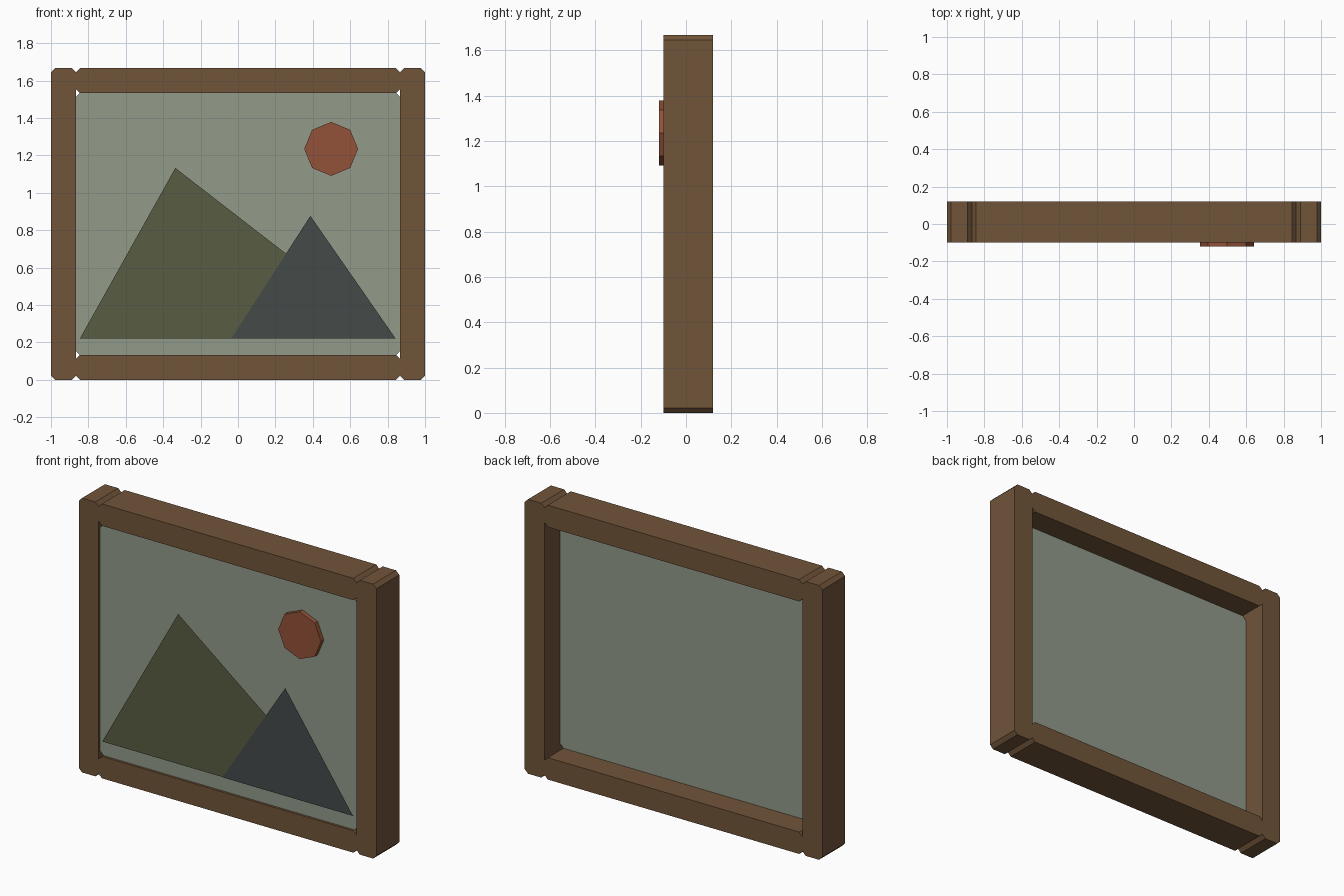
import bpy, bmesh, math

if "Cube" in bpy.data.objects:
    bpy.data.objects.remove(bpy.data.objects["Cube"])

FRONT, BACK = -0.10, 0.12      # frame depth range
HEIGHT, BAR = 1.667, 0.133     # frame height and bar width
CHAMFER = 0.022


def material(name, rgb):
    m = bpy.data.materials.new(name)
    m.diffuse_color = (*rgb, 1)
    m.use_nodes = True
    m.node_tree.nodes["Principled BSDF"].inputs["Base Color"].default_value = m.diffuse_color
    return m


wood = material("wood", (0.165, 0.090, 0.042))
sky = material("sky", (0.287, 0.328, 0.254))
green = material("green", (0.098, 0.107, 0.054))
slate = material("slate", (0.058, 0.069, 0.067))
orange = material("orange", (0.287, 0.084, 0.040))


def slab(name, outline, y0, y1, mat):
    """Counter-clockwise x/z outline, extruded from y0 back to y1 (flat if y1 is None)."""
    bm = bmesh.new()
    face = bm.faces.new([bm.verts.new((x, y0, z)) for x, z in outline])
    if y1 is not None:
        out = bmesh.ops.extrude_face_region(bm, geom=[face], use_keep_orig=True)
        moved = [g for g in out["geom"] if isinstance(g, bmesh.types.BMVert)]
        bmesh.ops.translate(bm, verts=moved, vec=(0, y1 - y0, 0))
        bmesh.ops.recalc_face_normals(bm, faces=bm.faces)
    mesh = bpy.data.meshes.new(name)
    bm.to_mesh(mesh)
    bm.free()
    mesh.materials.append(mat)
    obj = bpy.data.objects.new(name, mesh)
    bpy.context.collection.objects.link(obj)
    return obj


def chamfered(x0, x1, z0, z1, c=CHAMFER):
    """Rectangle outline with cut corners."""
    return [(x0 + c, z0), (x1 - c, z0), (x1, z0 + c), (x1, z1 - c),
            (x1 - c, z1), (x0 + c, z1), (x0, z1 - c), (x0, z0 + c)]


inner = 1 - BAR

# Frame posts and rails
slab("left_post", chamfered(-1, -inner, 0, HEIGHT), FRONT, BACK, wood)
slab("right_post", chamfered(inner, 1, 0, HEIGHT), FRONT, BACK, wood)
slab("bottom_rail", chamfered(-inner, inner, 0, BAR), FRONT, BACK, wood)
slab("top_rail", chamfered(-inner, inner, HEIGHT - BAR, HEIGHT), FRONT, BACK, wood)

# Picture panel, set slightly behind the frame front
slab("picture_panel", chamfered(-inner, inner, BAR, HEIGHT - BAR), -0.086, -0.03, sky)

# Flat mountains
slab("large_mountain", [(-0.845, 0.222), (0.842, 0.222), (-0.335, 1.133)], -0.096, None, green)
slab("small_mountain", [(-0.035, 0.222), (0.842, 0.222), (0.387, 0.877)], -0.099, None, slate)

# Eight-sided sun
sun = [(0.498 + 0.144 * math.cos(i * math.pi / 4), 1.235 + 0.144 * math.sin(i * math.pi / 4))
       for i in range(8)]
slab("sun", sun, -0.12, -0.092, orange)
